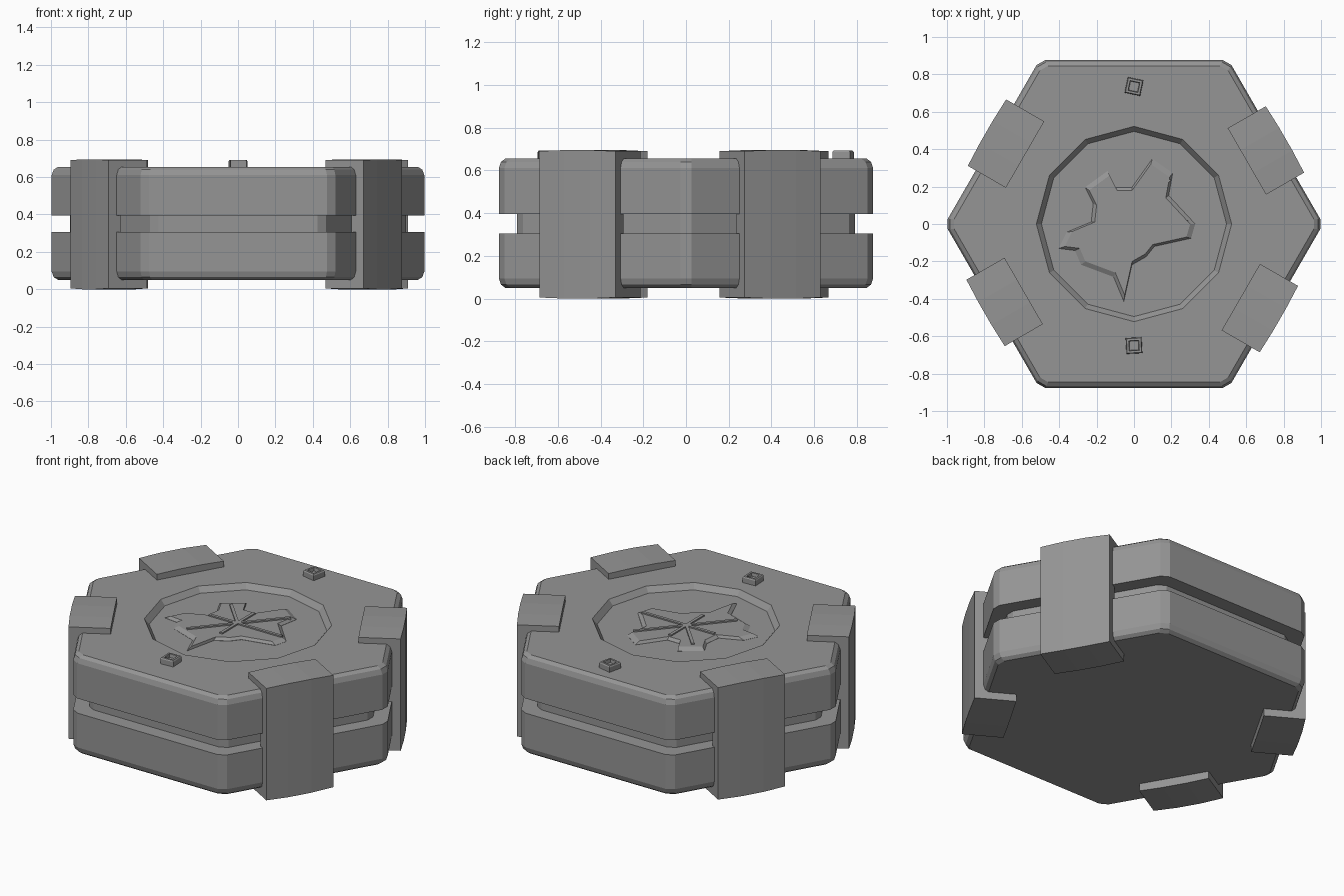
import bpy, bmesh, math
from mathutils import Matrix, Vector

cube = bpy.data.objects.get("Cube")
if cube:
    bpy.data.objects.remove(cube, do_unlink=True)

grey = bpy.data.materials.new("mid grey")
GREY = (0.3, 0.3, 0.3, 1)
grey.use_nodes = True
grey.diffuse_color = GREY
grey.node_tree.nodes["Principled BSDF"].inputs["Base Color"].default_value = GREY


def loft(name, rings, closed=False):
    """Skin a list of equal-sized point rings; cap the ends unless closed."""
    bm = bmesh.new()
    loops = [[bm.verts.new(p) for p in ring] for ring in rings]
    n = len(loops[0])
    pairs = list(zip(loops, loops[1:])) + ([(loops[-1], loops[0])] if closed else [])
    for a, b in pairs:
        for i in range(n):
            j = (i + 1) % n
            bm.faces.new((a[i], a[j], b[j], b[i]))
    if not closed:
        bm.faces.new(loops[0][::-1])
        bm.faces.new(loops[-1])
    bmesh.ops.recalc_face_normals(bm, faces=bm.faces)
    mesh = bpy.data.meshes.new(name)
    bm.to_mesh(mesh)
    bm.free()
    mesh.materials.append(grey)
    obj = bpy.data.objects.new(name, mesh)
    bpy.context.collection.objects.link(obj)
    return obj


def hexagon(apothem, z, chamfer=0.03):
    """Hexagon with each corner cut into two points."""
    corners = [Vector((math.cos(k * math.pi / 3), math.sin(k * math.pi / 3), 0))
               * apothem / math.cos(math.pi / 6) for k in range(6)]
    ring = []
    for k, c in enumerate(corners):
        for other in (corners[k - 1], corners[(k + 1) % 6]):
            p = c + (other - c).normalized() * chamfer
            ring.append((p.x, p.y, z))
    return ring


def polygon(radius, z, sides, center=(0, 0), turn=0.0):
    return [(center[0] + radius * math.cos(turn + i * math.tau / sides),
             center[1] + radius * math.sin(turn + i * math.tau / sides), z)
            for i in range(sides)]


# Hexagonal body: two rounded slabs around a recessed waist
A, WAIST = 0.876, 0.79
profile = [(A - 0.03, 0.05), (A - 0.01, 0.065), (A, 0.095), (A, 0.305),
           (WAIST, 0.305), (WAIST, 0.395), (A, 0.395),
           (A, 0.61), (A - 0.01, 0.64), (A - 0.03, 0.655)]
body = loft("body", [hexagon(a, z) for a, z in profile])

# Twelve-sided dish cut into the lid
cutter = loft("dish_cutter", [polygon(0.495, 0.622, 12), polygon(0.522, 0.655, 12),
                              polygon(0.522, 0.75, 12)])
cutter.hide_render = True
cutter.hide_set(True)
cut = body.modifiers.new("dish", "BOOLEAN")
cut.operation = "DIFFERENCE"
cut.solver = "EXACT"
cut.object = cutter

# Four C-shaped clamps on the slanted sides, slightly crowned
OUT, INN, LIP, TOP = 0.925, 0.69, 0.85, 0.69
section = [(INN, 0.005), (OUT, 0.005), (OUT, TOP), (INN, TOP),
           (INN, 0.64), (LIP, 0.64), (LIP, 0.07), (INN, 0.07)]
clamps = [("back_left_clamp", 30, -0.012), ("back_right_clamp", 150, -0.03),
          ("front_right_clamp", 210, 0.015), ("front_left_clamp", 330, -0.053)]
for name, angle, shift in clamps:
    stations = []
    for t, crown in ((-0.205, 0), (-0.07, 0.005), (0.07, 0.005), (0.205, 0)):
        stations.append([(n + (crown if n == OUT else 0), t + shift,
                          z + (crown if z == TOP else -crown if z < 0.01 else 0))
                         for n, z in section])
    clamp = loft(name, stations)
    clamp.data.transform(Matrix.Rotation(math.radians(angle), 4, "Z"))

# Raised jagged leaf in the dish, with a sloping rim
outline = [(0.30, 0.0), (0.17, 0.14), (0.19, 0.25), (0.09, 0.32), (-0.01, 0.18),
           (-0.09, 0.18), (-0.13, 0.26), (-0.24, 0.18), (-0.20, 0.10), (-0.21, 0.01),
           (-0.33, -0.04), (-0.37, -0.12), (-0.29, -0.13), (-0.26, -0.20),
           (-0.10, -0.26), (-0.05, -0.38), (-0.01, -0.20), (0.06, -0.16),
           (0.10, -0.11), (0.28, -0.07)]
leaf = loft("leaf", [[(x * s, y * s, z) for x, y in outline]
                     for s, z in ((1.09, 0.615), (1.09, 0.623), (1.0, 0.638))])

# Leaf veins: thin ridges radiating from the centre
HUB = Vector((-0.01, 0.01))
tips = [(0.29, 0.01), (0.19, 0.24), (-0.01, 0.17), (-0.18, 0.19),
        (-0.20, 0.01), (-0.20, -0.21), (-0.01, -0.15)]
for i, tip in enumerate(tips):
    d = Vector(tip) - HUB
    side = Vector((-d.y, d.x)).normalized() * 0.009
    ends = [HUB + side, HUB - side, Vector(tip) - side, Vector(tip) + side]
    loft(f"leaf_vein_{i + 1}", [[(p.x, p.y, z) for p in ends] for z in (0.63, 0.646)])

# Square studs with a sunken top
for name, center, tilt in (("back_stud", (0, 0.735), -12), ("front_stud", (0, -0.65), 3)):
    turn = math.radians(45 + tilt)
    loft(name, [polygon(r, z, 4, center, turn) for r, z in
                ((0.06, 0.64), (0.06, 0.685), (0.054, 0.692), (0.038, 0.692), (0.034, 0.672))])
